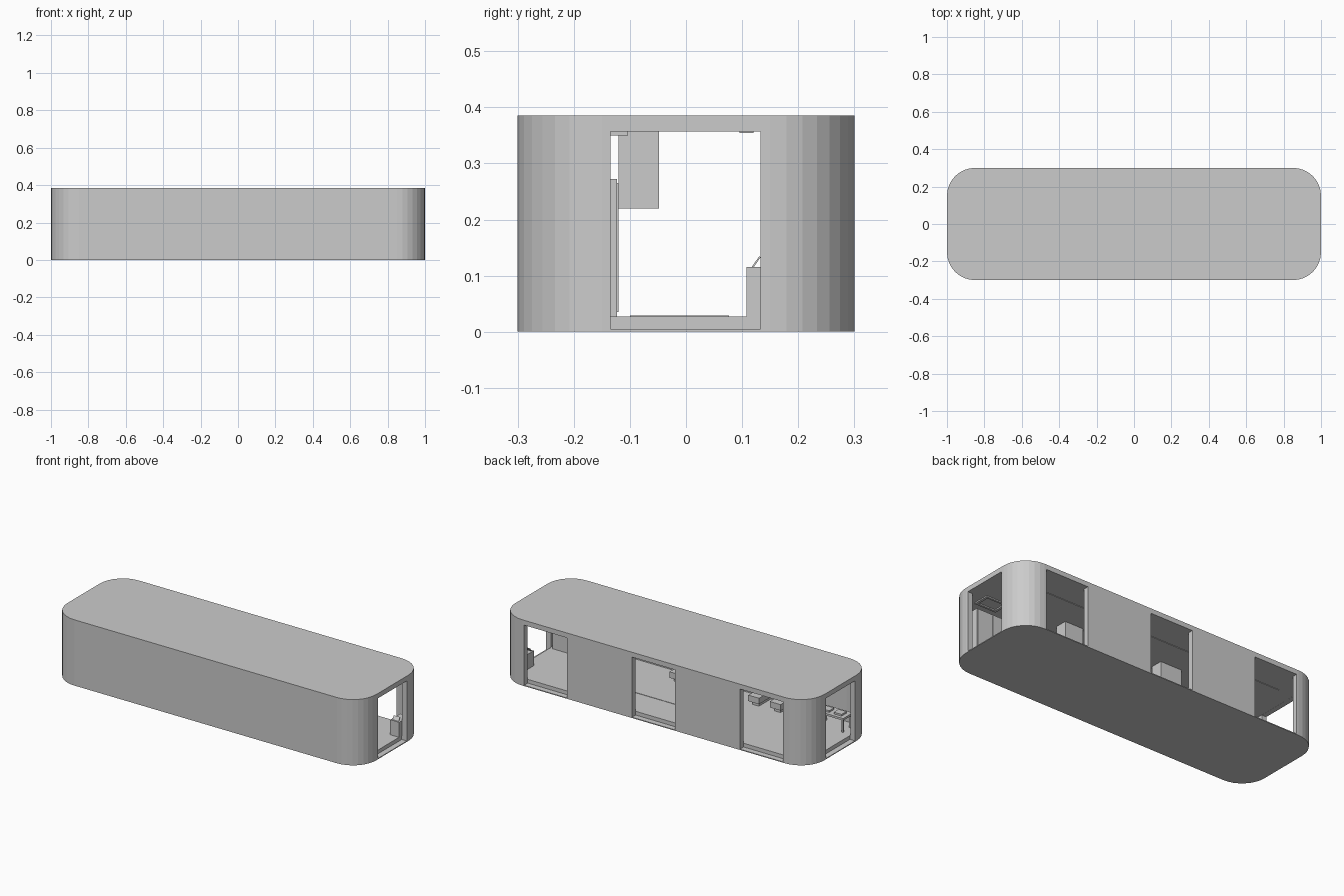
import bpy
from math import cos, sin, pi, radians

cube = bpy.data.objects.get("Cube")
if cube:
    bpy.data.objects.remove(cube, do_unlink=True)

grey = bpy.data.materials.new("plain grey")
grey.use_nodes = True
colour = (0.6, 0.6, 0.6, 1)
grey.diffuse_color = colour
grey.node_tree.nodes["Principled BSDF"].inputs["Base Color"].default_value = colour


def prism(name, outline, z0, z1):
    """Extrude a counter-clockwise outline between two heights."""
    n = len(outline)
    verts = [(x, y, z) for z in (z0, z1) for x, y in outline]
    faces = [tuple(reversed(range(n))), tuple(range(n, 2 * n))]
    faces += [(i, (i + 1) % n, (i + 1) % n + n, i + n) for i in range(n)]
    mesh = bpy.data.meshes.new(name)
    mesh.from_pydata(verts, [], faces)
    mesh.materials.append(grey)
    obj = bpy.data.objects.new(name, mesh)
    bpy.context.scene.collection.objects.link(obj)
    return obj


def box(name, x0, x1, y0, y1, z0, z1):
    return prism(name, [(x0, y0), (x1, y0), (x1, y1), (x0, y1)], z0, z1)


def rounded(hx, hy, r, steps=8):
    """Rectangle outline with rounded corners."""
    pts = []
    for q, (sx, sy) in enumerate(((1, 1), (-1, 1), (-1, -1), (1, -1))):
        for i in range(steps + 1):
            a = (q + i / steps) * pi / 2
            pts.append((sx * (hx - r) + r * cos(a), sy * (hy - r) + r * sin(a)))
    return pts


def cut(target, cutter):
    cutter.hide_render = True
    mod = target.modifiers.new("cut", "BOOLEAN")
    mod.operation = "DIFFERENCE"
    mod.solver = "EXACT"
    mod.object = cutter
    bpy.context.view_layer.objects.active = target
    bpy.ops.object.modifier_apply(modifier=mod.name)
    bpy.data.objects.remove(cutter, do_unlink=True)


# Hollow shell with rounded ends
FLOOR, CEILING = 0.027, 0.357
WALL = 0.03
shell = prism("building_shell", rounded(1, 0.3, 0.15), 0, 0.385)
cut(shell, prism("cavity", rounded(1 - WALL, 0.3 - WALL, 0.12), FLOOR, CEILING))

# Doorways: one in each end, three along the back
LOW, HIGH = 0.005, CEILING - 0.0005
inner = 1 - WALL - 0.003
for x0, x1 in ((inner, 1.1), (-1.1, -inner)):
    cut(shell, box("end_doorway", x0, x1, -0.135, 0.133, LOW, HIGH))
for x in (-0.699, 0, 0.699):
    cut(shell, box("back_doorway", x - 0.139, x + 0.139, 0.267, 0.4, LOW, HIGH))

# Tall cupboards along the front wall
prism("tall_cupboard", [(0.55, -0.26), (0.85, -0.26), (0.95, -0.2),
                        (0.95, -0.123), (0.55, -0.123)], FLOOR, 0.272)
for i in range(4):
    x = 0.555 + 0.1 * i
    box("cupboard_door", x, x + 0.09, -0.124, -0.12, 0.035, 0.265)

# Hanging cabinets and ceiling fittings
for x0, x1 in ((-0.36, -0.22), (0.3, 0.42)):
    box("hanging_cabinet", x0, x1, -0.12, -0.048, 0.22, CEILING + 0.002)
box("ceiling_rail", -0.87, 0.87, 0.095, 0.12, 0.354, CEILING + 0.002)
for x0, x1 in ((0.76, 0.775), (0.885, 0.9)):
    box("ceiling_frame_side", x0, x1, -0.2, -0.103, 0.35, CEILING + 0.002)
for y in (-0.2, -0.115):
    box("ceiling_frame_rail", 0.775, 0.885, y, y + 0.012, 0.35, CEILING + 0.002)

# Reception desk with a tilted screen
box("desk", 0.91, 0.968, 0.108, 0.2, FLOOR - 0.002, 0.115)
screen = box("desk_screen", -0.02, 0.02, -0.0015, 0.0015, 0, 0.024)
screen.location = (0.938, 0.118, 0.114)
screen.rotation_euler.x = radians(-35)

# Table with legs and a basin near the other end
box("table_top", -0.92, -0.74, -0.23, -0.14, 0.1, 0.112)
for x in (-0.915, -0.755):
    for y in (-0.225, -0.155):
        box("table_leg", x, x + 0.01, y, y + 0.01, FLOOR - 0.002, 0.101)
for x in (-0.87, -0.79):
    box("table_tray", x - 0.025, x + 0.025, -0.205, -0.16, 0.111, 0.122)

# Low benches against the front wall
for x in (-0.48, -0.34, 0.17):
    box("low_bench", x - 0.035, x + 0.035, -0.271, -0.14, 0.05, 0.085)
    box("bench_base", x - 0.02, x + 0.02, -0.271, -0.16, FLOOR - 0.002, 0.051)

# Thin floor mat
box("floor_mat", -0.3, 0.3, -0.1, 0.077, FLOOR - 0.002, 0.029)
